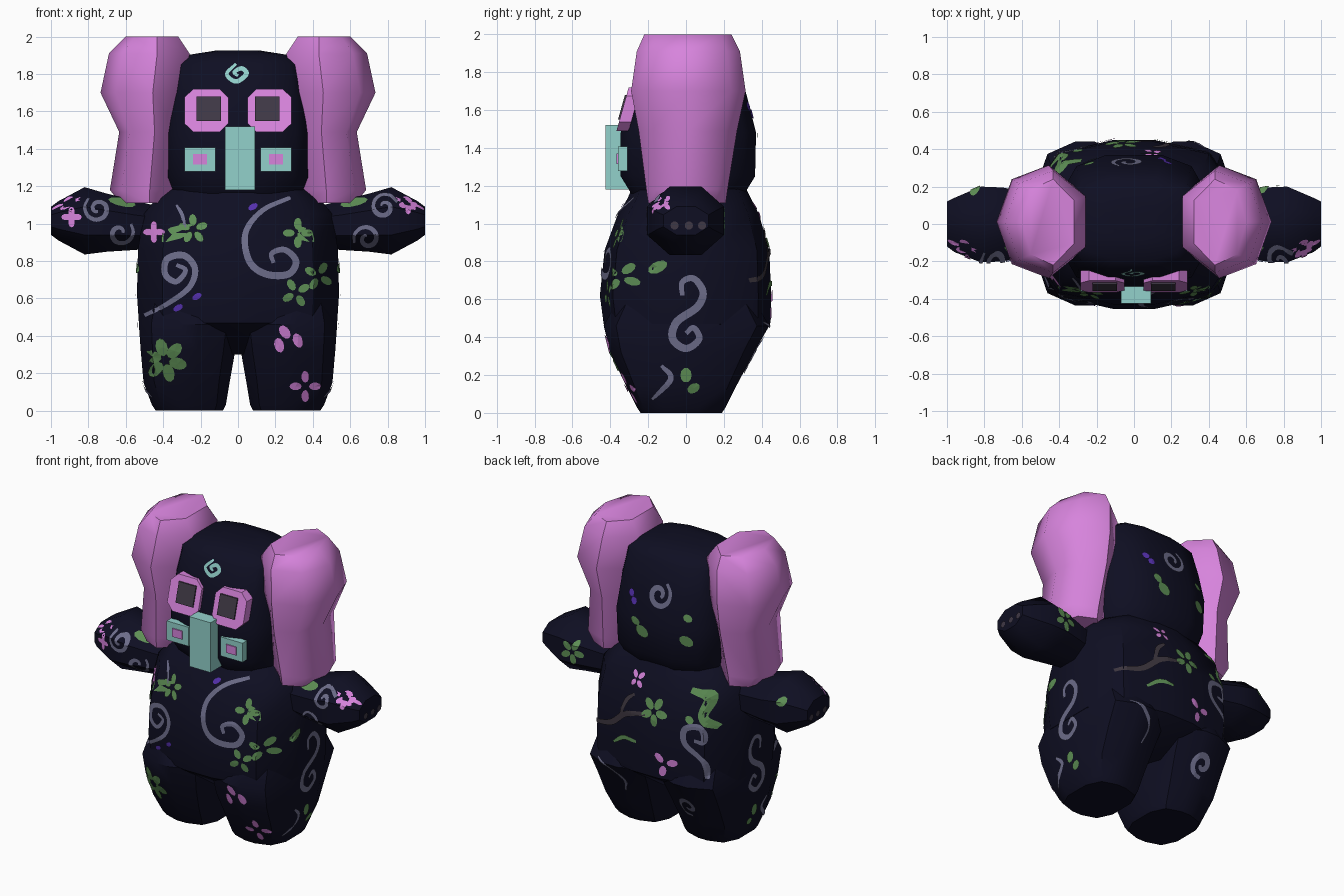
import bpy, bmesh, math
from mathutils import Vector
from mathutils.bvhtree import BVHTree

if "Cube" in bpy.data.objects:
    bpy.data.objects.remove(bpy.data.objects["Cube"])

def material(name, rgb):
    m = bpy.data.materials.new(name)
    m.diffuse_color = (*rgb, 1)
    m.use_nodes = True
    m.node_tree.nodes["Principled BSDF"].inputs["Base Color"].default_value = m.diffuse_color
    return m

NAVY = material("navy", (0.0045, 0.0045, 0.016))
PINK = material("orchid_pink", (0.68, 0.23, 0.72))
TEAL = material("pale_teal", (0.29, 0.64, 0.60))
LILAC = material("grey_lilac", (0.15, 0.15, 0.25))
GREEN = material("leaf_green", (0.11, 0.27, 0.09))
PURPLE = material("purple", (0.09, 0.03, 0.42))
EYE = material("eye_grey", (0.05, 0.04, 0.06))
TWIG = material("twig_grey", (0.045, 0.036, 0.048))

def make(name, verts, faces, mat, smooth=0, recalc=True):
    me = bpy.data.meshes.new(name)
    me.from_pydata(verts, [], faces)
    if recalc:
        bm = bmesh.new()
        bm.from_mesh(me)
        bmesh.ops.recalc_face_normals(bm, faces=bm.faces)
        bm.to_mesh(me)
        bm.free()
    me.materials.append(mat)
    ob = bpy.data.objects.new(name, me)
    bpy.context.collection.objects.link(ob)
    if smooth:
        bpy.ops.object.select_all(action='DESELECT')
        ob.select_set(True)
        bpy.context.view_layer.objects.active = ob
        bpy.ops.object.shade_smooth_by_angle(angle=math.radians(smooth))
    return ob

skin_v, skin_f = [], []      # all dark surfaces, used to lay the patterns on

def loft(name, section, rings, mat, axis='z', sx=1, smooth=40):
    """rings: (position, a0, a1, b0, b1) extents; section is a unit outline"""
    n, v, f = len(section), [], []
    for p, a0, a1, b0, b1 in rings:
        for s, t in section:
            a, b = (a0 + a1) / 2 + s * (a1 - a0) / 2, (b0 + b1) / 2 + t * (b1 - b0) / 2
            v.append((sx * a, b, p) if axis == 'z' else (sx * p, a, b))
    for r in range(len(rings) - 1):
        for i in range(n):
            j = (i + 1) % n
            f.append((r * n + i, r * n + j, r * n + n + j, r * n + n + i))
    f += [tuple(range(n)), tuple(range(len(v) - n, len(v)))]
    if mat is NAVY:
        k = len(skin_v)
        skin_v.extend(v)
        skin_f.extend(tuple(i + k for i in q) for q in f)
    return make(name, v, f, mat, smooth)

def quad_sym(q):             # mirror one quadrant of an outline into a full loop
    return (q + [(-x, y) for x, y in reversed(q)] + [(-x, -y) for x, y in q]
            + [(x, -y) for x, y in reversed(q)])

ROUND = quad_sym([(1, .4), (.75, .85), (.2, 1)])
BOXY = quad_sym([(1, .45), (.8, .83), (.38, 1)])
OCT = quad_sym([(1, .42), (.42, 1)])
EAR = [(1, 0), (.65, .75), (-.2, 1), (-1, .5), (-1, -.5), (-.2, -1), (.65, -.75)]

# Torso and head
loft("torso", ROUND, [(.30, -.3, .3, -.2, .2), (.47, -.53, .53, -.435, .445),
     (.62, -.54, .54, -.455, .45), (.86, -.535, .535, -.43, .44),
     (1.05, -.505, .505, -.36, .385), (1.13, -.44, .44, -.31, .345),
     (1.2, -.34, .34, -.28, .31)], NAVY)
loft("head", BOXY, [(1.16, -.34, .34, -.29, .31), (1.25, -.375, .375, -.345, .365),
     (1.48, -.385, .385, -.345, .37), (1.68, -.37, .37, -.295, .32),
     (1.85, -.345, .345, -.245, .27), (1.90, -.28, .28, -.19, .22),
     (1.925, -.12, .12, -.09, .11)], NAVY)

# Legs, arms, ears
for side, sx in (("right", 1), ("left", -1)):
    loft(side + "_leg", ROUND, [(0, .08, .44, -.24, .19), (.03, .065, .46, -.26, .21),
         (.15, .045, .505, -.32, .27), (.32, .015, .52, -.40, .36),
         (.46, -.005, .53, -.435, .44), (.6, .03, .5, -.36, .36)], NAVY, sx=sx)
    loft(side + "_arm", OCT, [(.38, -.12, .12, .9, 1.08), (.54, -.16, .16, .86, 1.12),
         (.70, -.2, .195, .85, 1.16), (.82, -.205, .2, .835, 1.195),
         (.96, -.15, .14, .91, 1.12), (1.0, -.12, .12, .94, 1.09)], NAVY, 'x', sx)
    loft(side + "_ear", EAR, [(1.11, .37, .63, -.2, .21), (1.18, .33, .685, -.21, .22),
         (1.49, .32, .635, -.25, .27), (1.70, .27, .735, -.29, .315),
         (1.91, .26, .69, -.26, .285), (2.0, .32, .6, -.22, .24)], PINK, sx=sx, smooth=55)

def plate(name, outline, cx, cz, rx, rz, y0, y1, mat, slope=0):
    """upright prism between y0 (front) and y1, leaning back by slope"""
    n = len(outline)
    v = [(cx + s * rx, y + t * rz * slope, cz + t * rz) for y in (y0, y1) for s, t in outline]
    f = [tuple(range(n)), tuple(range(n, 2 * n))]
    f += [(i, (i + 1) % n, n + (i + 1) % n, n + i) for i in range(n)]
    make(name, v, f, mat)

# Face: eyes, cheek plates, long nose
SQUARE = [(1, 1), (-1, 1), (-1, -1), (1, -1)]
for side, sx in (("right", 1), ("left", -1)):
    plate(side + "_eye_frame", quad_sym([(1, .6), (.6, 1)]), sx * .169, 1.605, .118, .115,
          -.335, -.27, PINK, .28)
    plate(side + "_eye", SQUARE, sx * .156, 1.615, .065, .065, -.341, -.332, EYE, .28)
    plate(side + "_cheek", SQUARE, sx * .203, 1.343, .083, .065, -.36, -.31, TEAL)
    plate(side + "_cheek_centre", SQUARE, sx * .203, 1.343, .038, .028, -.367, -.358, PINK)
plate("nose", SQUARE, .01, 1.35, .08, .17, -.425, -.3, TEAL)

# Painted patterns, projected onto the dark skin
tree = BVHTree.FromPolygons(skin_v, skin_f)
VIEWS = {'F': (lambda u, v: Vector((u, -3, v)), Vector((0, 1, 0))),
         'B': (lambda u, v: Vector((u, 3, v)), Vector((0, -1, 0))),
         'R': (lambda u, v: Vector((3, u, v)), Vector((-1, 0, 0))),
         'L': (lambda u, v: Vector((-3, u, v)), Vector((1, 0, 0)))}
paint = {}

def add_faces(view, pts, faces, mat):
    org, d = VIEWS[view]
    v, f = paint.setdefault(mat.name, ([], []))
    hits = [tree.ray_cast(org(*p), d)[0] for p in pts]
    for q in faces:
        c = [hits[i] for i in q]
        if None in c or max((c[i] - c[i - 1]).length for i in range(len(c))) > .12:
            continue
        if (c[1] - c[0]).cross(c[2] - c[0]).dot(d) > 0:
            c.reverse()
        k = len(v)
        v.extend(p - d * .007 for p in c)
        f.append(tuple(range(k, k + len(c))))

def blob(view, mat, u, v, ru, rv=None, ang=0):
    rv, a = rv or ru, math.radians(ang)
    pts = [(u, v)]
    for i in range(10):
        x, y = ru * math.cos(i * math.pi / 5), rv * math.sin(i * math.pi / 5)
        pts.append((u + x * math.cos(a) - y * math.sin(a), v + x * math.sin(a) + y * math.cos(a)))
    add_faces(view, pts, [(0, i + 1, (i + 1) % 10 + 1) for i in range(10)], mat)

def flower(view, mat, u, v, r, n=4, spread=.7, turn=45):
    for i in range(n):
        a = turn + 360 * i / n
        blob(view, mat, u + r * spread * math.cos(math.radians(a)),
             v + r * spread * math.sin(math.radians(a)), r * .5, r * .32, a)

def stroke(view, mat, path, w=.03):
    P = [Vector(p) for p in path]
    P = [2 * P[0] - P[1]] + P + [2 * P[-1] - P[-2]]
    line = []
    for a, b, c, d in zip(P, P[1:], P[2:], P[3:]):
        for k in range(6):
            t = k / 6
            line.append(.5 * (2 * b + (c - a) * t + (2 * a - 5 * b + 4 * c - d) * t * t
                              + (3 * b - a - 3 * c + d) * t ** 3))
    line.append(P[-2])
    pts, n = [], len(line)
    for i, p in enumerate(line):
        t = (line[min(i + 1, n - 1)] - line[max(i - 1, 0)]).normalized()
        h = w / 2 * (.55 + .45 * math.sin(math.pi * i / (n - 1)))
        pts += [p + Vector((-t.y, t.x)) * h * s for s in (-1, 0, 1)]
    add_faces(view, pts, [(3 * i + j, 3 * i + j + 1, 3 * i + j + 4, 3 * i + j + 3)
                          for i in range(n - 1) for j in (0, 1)], mat)

def spiral(view, mat, u, v, r, start, turns=1.4, w=.026):
    n = 12
    stroke(view, mat, [(u + r * (1 - .8 * i / n) * math.cos(math.radians(start) + turns * 6.283 * i / n),
                        v + r * (1 - .8 * i / n) * math.sin(math.radians(start) + turns * 6.283 * i / n))
                       for i in range(n + 1)], w)

# front pattern
stroke('F', TEAL, [(-.01, 1.855), (-.06, 1.80), (-.01, 1.76), (.045, 1.80), (.02, 1.83), (-.02, 1.81), (0, 1.79)], .026)
stroke('F', LILAC, [(.28, 1.14), (.13, 1.07), (.04, .95), (.06, .8), (.15, .73), (.27, .73), (.31, .8), (.25, .86), (.18, .84), (.19, .79)], .038)
stroke('F', LILAC, [(-.5, .51), (-.38, .57), (-.26, .66), (-.23, .76), (-.29, .83), (-.38, .81), (-.39, .73), (-.33, .69), (-.28, .75), (-.33, .78)], .036)
stroke('F', LILAC, [(-.33, 1.1), (-.30, 1.05), (-.28, .97)], .02)
for u, v, start, turns in ((-.75, 1.08, 130, 1.4), (-.63, .95, 40, -1.1), (.78, 1.09, 20, 1.4), (.69, .92, 200, -1.3)):
    spiral('F', LILAC, u, v, .075, start, turns)
flower('F', GREEN, -.39, .27, .1, 6)
for u, v, n, turn in ((-.24, .97, 5, 20), (.32, .95, 4, 0), (.31, .63, 4, 30), (.43, .72, 4, 60)):
    flower('F', GREEN, u, v, .065, n, .75, turn)
for s in (-1, 1):
    blob('F', GREEN, s * .62, 1.115, .075, .022, s * 12)
for u, v, r in ((-.89, 1.035, .055), (-.45, .955, .06), (.91, 1.1, .05), (.36, .13, .065)):
    flower('F', PINK, u, v, r, 4, .5 if r < .062 else .8, 0)
for u, v in ((.25, .42), (.22, .35), (.32, .375)):
    blob('F', PINK, u, v, .04, .026, v * 300)
for u, v in ((.08, 1.09), (-.22, .61), (-.32, .55)):
    blob('F', PURPLE, u, v, .028, .016, 30)

# side patterns
for side in 'RL':
    stroke(side, LILAC, [(-.02, .62), (-.02, .69), (.04, .71), (.09, .64), (.06, .56), (-.05, .48), (-.07, .39), (0, .34), (.07, .39), (.04, .45), (0, .42)], .042)
    stroke(side, LILAC, [(-.13, .25), (-.08, .18), (-.18, .07)], .03)
    blob(side, GREEN, -.15, .77, .055, .03, 25)
    blob(side, GREEN, 0, .2, .03, .04)
    blob(side, GREEN, .04, .13, .035, .025, 30)
    blob(side, GREEN, -.35, .95, .02, .05)
    flower(side, PINK, -.12, 1.11, .04)
    for y in (-.06, .015, .085):
        blob(side, EYE, y, .99, .022)

# back pattern
spiral('B', LILAC, -.03, 1.66, .09, 120, 1.3, .036)
for u, v, r in ((.07, 1.4, .05), (.12, 1.46, .035), (-.24, 1.55, .03), (-.24, 1.4, .045), (-.3, .9, .03)):
    blob('B', GREEN, u, v, r, r * .75, 30)
for u, v in ((.15, 1.58), (.18, 1.62)):
    blob('B', PURPLE, u, v, .025)
stroke('B', TWIG, [(.44, .7), (.28, .74), (.15, .84), (0, .88)], .04)
stroke('B', TWIG, [(.2, .8), (.16, .92), (.1, .98)], .03)
flower('B', GREEN, -.06, .91, .08, 5)
stroke('B', GREEN, [(-.28, 1.08), (-.4, 1.05), (-.38, .93), (-.46, .86)], .06)
stroke('B', GREEN, [(.25, .62), (.16, .68), (.06, .68)], .03)
flower('B', PINK, .1, 1.07, .05)
flower('B', PINK, -.15, .58, .075, 3)
stroke('B', LILAC, [(-.42, .52), (-.4, .64), (-.28, .74), (-.28, .84), (-.38, .86), (-.4, .77), (-.34, .77)], .04)
spiral('B', LILAC, -.26, .28, .075, 260, 1.2, .036)
stroke('B', LILAC, [(.38, .48), (.28, .44), (.2, .36), (.22, .26)], .022)
flower('B', GREEN, .72, 1.02, .07, 5)
blob('B', GREEN, -.85, 1.09, .028)

NAMES = {"pale_teal": "forehead_swirl", "grey_lilac": "lilac_swirls", "leaf_green": "leaf_marks",
         "orchid_pink": "flower_marks", "purple": "purple_dots", "eye_grey": "paw_dots",
         "twig_grey": "twig_marks"}
for key, (v, f) in paint.items():
    make(NAMES[key], v, f, bpy.data.materials[key], recalc=False)
